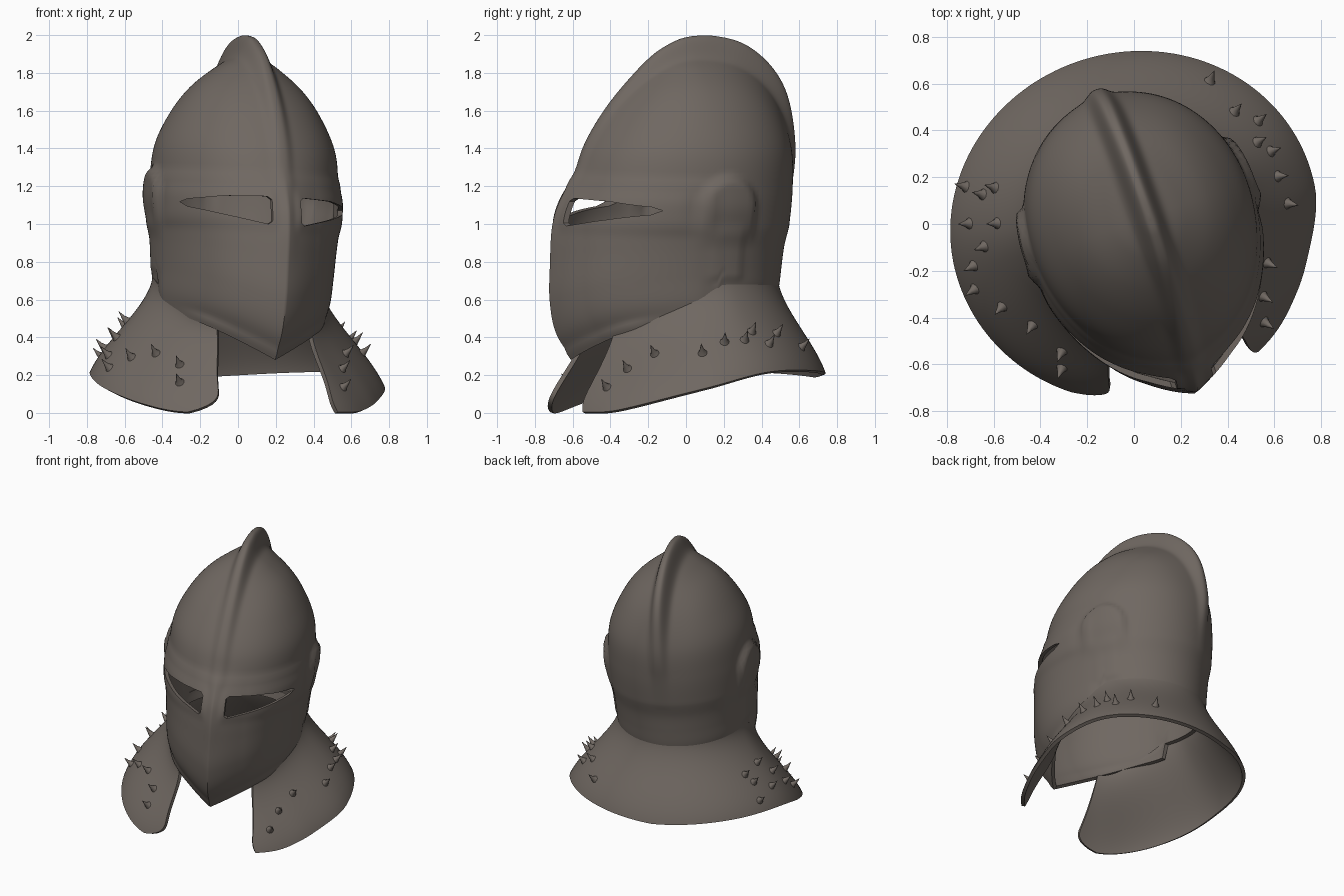
import bpy, bmesh, math
from mathutils import Matrix, Vector

if "Cube" in bpy.data.objects:
    bpy.data.objects.remove(bpy.data.objects["Cube"])

steel = bpy.data.materials.new("dull brown steel")
steel.diffuse_color = (0.16, 0.137, 0.12, 1)
steel.use_nodes = True
steel.node_tree.nodes["Principled BSDF"].inputs["Base Color"].default_value = steel.diffuse_color


def curve(pts, x):
    """Smooth interpolation through (x, y) points."""
    if x <= pts[0][0]:
        return pts[0][1]
    if x >= pts[-1][0]:
        return pts[-1][1]
    i = max(k for k in range(len(pts) - 1) if pts[k][0] <= x)

    def slope(k):
        p, q = pts[max(k - 1, 0)], pts[min(k + 1, len(pts) - 1)]
        return (q[1] - p[1]) / (q[0] - p[0])
    (x0, y0), (x1, y1) = pts[i], pts[i + 1]
    h = x1 - x0
    t = (x - x0) / h
    return ((2*t**3 - 3*t*t + 1) * y0 + (t**3 - 2*t*t + t) * h * slope(i)
            + (3*t*t - 2*t**3) * y1 + (t**3 - t*t) * h * slope(i + 1))


def step(a, b, x):
    t = min(max((x - a) / (b - a), 0), 1)
    return t * t * (3 - 2 * t)


def grid(name, rows, closed):
    """Mesh from rows of points, bottom row first, anticlockwise."""
    bm = bmesh.new()
    vs = [[bm.verts.new(p) for p in r] for r in rows]
    n = len(rows[0])
    for lo, hi in zip(vs, vs[1:]):
        for j in range(n if closed else n - 1):
            k = (j + 1) % n
            bm.faces.new((lo[j], lo[k], hi[k], hi[j]))
    bmesh.ops.remove_doubles(bm, verts=bm.verts, dist=1e-5)
    return finish(name, bm)


def finish(name, bm):
    me = bpy.data.meshes.new(name)
    bm.normal_update()
    bm.to_mesh(me)
    bm.free()
    me.materials.append(steel)
    ob = bpy.data.objects.new(name, me)
    bpy.context.collection.objects.link(ob)
    return ob


def activate(ob):
    bpy.ops.object.select_all(action='DESELECT')
    ob.select_set(True)
    bpy.context.view_layer.objects.active = ob


def solidify(ob, thick):
    activate(ob)
    m = ob.modifiers.new("thickness", 'SOLIDIFY')
    m.thickness = thick
    m.offset = -1
    bpy.ops.object.modifier_apply(modifier=m.name)


# Helmet shell sections: height, half width, front depth, back depth
SECT = [(.28, .435, .575, .475), (.42, .452, .675, .487), (.60, .458, .715, .497),
        (.80, .468, .715, .51), (1.0, .482, .70, .535), (1.2, .487, .64, .55),
        (1.4, .468, .575, .54), (1.58, .388, .455, .48), (1.72, .285, .32, .385),
        (1.82, .16, .18, .25), (1.862, .06, .07, .1), (1.87, 0, 0, 0)]
COLS = [[(i, s[k]) for i, s in enumerate(SECT)] for k in range(4)]
# Comb height by angle round the side view (0 = back, 90 = top, 180 = front)
COMB = [(-35, 0), (-15, .01), (0, .03), (20, .06), (45, .115), (70, .14),
        (90, .13), (110, .092), (130, .055), (160, .032), (180, .02), (195, .01), (215, 0)]


def shell_point(u, phi):
    z, a, f, b = (curve(c, u) for c in COLS)
    x = -a * math.sin(phi)
    c = math.cos(phi)
    y = (b if c > 0 else f) * c
    front = step(.0, -.1, y)
    # lower edge drops to a point at the front, the rest ends under the neck guard
    if z < 1:
        zb = min(.28 + .55 * abs(x), .62) if c < 0 else .62
        z = zb + (z - .28) * (1 - zb) / .72
    # raised visor, eye surround, lower lip and arched hinge plates
    d = .012 * step(1.28, 1.22, z) * front
    d += .014 * front * math.exp(-((z - 1.08) / .1) ** 4) * step(.03, .08, abs(x)) * step(.49, .46, abs(x))
    d += .014 * front * step(.55, .15, u) * step(.42, .3, abs(x))
    r = math.hypot(y - .05, max(z - 1.12, 0))
    if abs(x) > .3:
        d += .034 * step(.175, .125, r) * step(.88, 1.14, z)
        d += .010 * step(.11, .07, abs(y - .05)) * step(.70, .76, z) * step(1.05, .95, z)
    rad = math.hypot(x, y)
    if rad > 1e-6:
        x, y = x * (1 + d / rad), y * (1 + d / rad)
    # face keel
    if c < 0:
        y -= .05 * step(1.35, 1.05, z) * max(0, 1 - abs(x) / .2) ** 1.4
    # comb
    al = math.degrees(math.atan2(z - 1.3, y - .03))
    if al < -90:
        al += 360
    h = curve(COMB, al) * (.75 * math.exp(-(abs(x) / .052) ** 3) + .25 * math.exp(-(x / .11) ** 2))
    return (x, y + h * math.cos(math.radians(al)), z + h * math.sin(math.radians(al)))


NC, NR = 180, 96
angles = [t - .22 * math.sin(2 * t) for t in (2 * math.pi * j / NC for j in range(NC))]
helm = grid("helmet_shell", [[shell_point(11 * i / NR, p) for p in angles]
                             for i in range(NR + 1)], True)
solidify(helm, .026)

# Eye slits
SLIT = [(.1, .995), (.082, 1.01), (.08, 1.125), (.1, 1.142), (.3, 1.135),
        (.435, 1.112), (.458, 1.095), (.435, 1.072), (.3, 1.038)]
bm = bmesh.new()
for s in (1, -1):
    face = bm.faces.new([bm.verts.new((s * x, -.98, z)) for x, z in SLIT])
    ext = bmesh.ops.extrude_face_region(bm, geom=[face])
    bmesh.ops.translate(bm, vec=(0, .83, 0),
                        verts=[v for v in ext["geom"] if isinstance(v, bmesh.types.BMVert)])
bmesh.ops.recalc_face_normals(bm, faces=bm.faces)
cutter = finish("slit_cutter", bm)
cutter.hide_render = True
activate(helm)
m = helm.modifiers.new("slits", 'BOOLEAN')
m.operation, m.solver, m.object = 'DIFFERENCE', 'EXACT', cutter
bpy.ops.object.modifier_apply(modifier=m.name)
bpy.data.objects.remove(cutter)

# The helmet is turned and leans slightly to one side
helm.data.transform(Matrix.Translation((0, .012, 0)) @ Matrix.Rotation(math.radians(19.5), 4, 'Z')
                    @ Matrix.Translation((0, 0, .7)) @ Matrix.Rotation(math.radians(3), 4, 'Y')
                    @ Matrix.Translation((0, 0, -.7)))

# Flared neck guard, open at the front
RIM = [(0, .195), (45, .225), (73, .215), (100, .13), (125, .045), (140, .008), (160, .004)]


def guard_point(t, v):
    # the left lobe ends rounder than the right one, which is flatter and longer
    left = v > 0
    pm = 144 + (14 if left else 13) * t - (14 if left else 3) * max(0, (t - .7) / .3) ** 3
    deg = v * pm
    p = math.radians(deg)
    s, c = -math.sin(p), math.cos(p)
    q = .5 * t ** 1.35 + .5 * step(0, 1, t)
    wide = .79 if left else .79 - .035 * step(95, 120, abs(deg)) * step(155, 130, abs(deg))
    x = s * (.45 + (wide - .45) * q)
    y = c * ((.488 + (.735 - .488) * q) if c > 0 else (.58 + (.755 - .58) * q))
    zt = .72 - .26 * step(75, 144, abs(deg))
    zb = curve(RIM, abs(deg))
    return (x, y, zt + (zb - zt) * t)


guard = grid("neck_guard", [[guard_point(1 - i / 28, j / 60) for j in range(-60, 61)]
                            for i in range(29)], False)
guard.data.transform(Matrix.Rotation(math.radians(17), 4, 'Z'))
surface = [(v.co.copy(), v.normal.copy()) for v in guard.data.vertices]
solidify(guard, .024)

# Spikes on the neck guard, placed by plan position
SPOTS = [(-.72, .15), (-.65, .14), (-.59, .15), (-.71, 0), (-.59, .01), (-.64, -.09),
         (-.69, -.17), (-.68, -.27), (-.55, -.36), (-.43, -.43), (-.32, -.54), (-.32, -.61),
         (.32, .62), (.43, .47), (.53, .44), (.58, .32), (.62, .21), (.65, .09),
         (.57, -.16), (.55, -.31), (.56, -.41), (.52, .36)]
bm = bmesh.new()
for x, y in SPOTS:
    co, no = min(surface, key=lambda s: (s[0].x - x) ** 2 + (s[0].y - y) ** 2)
    frame = no.to_track_quat('Z', 'Y').to_matrix()
    rings = []
    # flared foot, then a tip that hooks slightly upward
    for h, r in ((-.012, .034), (.006, .02), (.028, .011), (.058, .001)):
        mid = co + no * h + Vector((0, 0, 4 * h * h))
        rings.append([bm.verts.new(mid + frame @ Vector((r * math.cos(k * math.pi / 5),
                                                         r * math.sin(k * math.pi / 5), 0)))
                      for k in range(10)])
    for lo, hi in zip(rings, rings[1:]):
        for k in range(10):
            n = (k + 1) % 10
            bm.faces.new((lo[k], lo[n], hi[n], hi[k]))
    bm.faces.new(rings[-1])
spikes = finish("guard_spikes", bm)

for ob in (helm, guard, spikes):
    activate(ob)
    bpy.ops.object.shade_smooth_by_angle(angle=math.radians(45))
